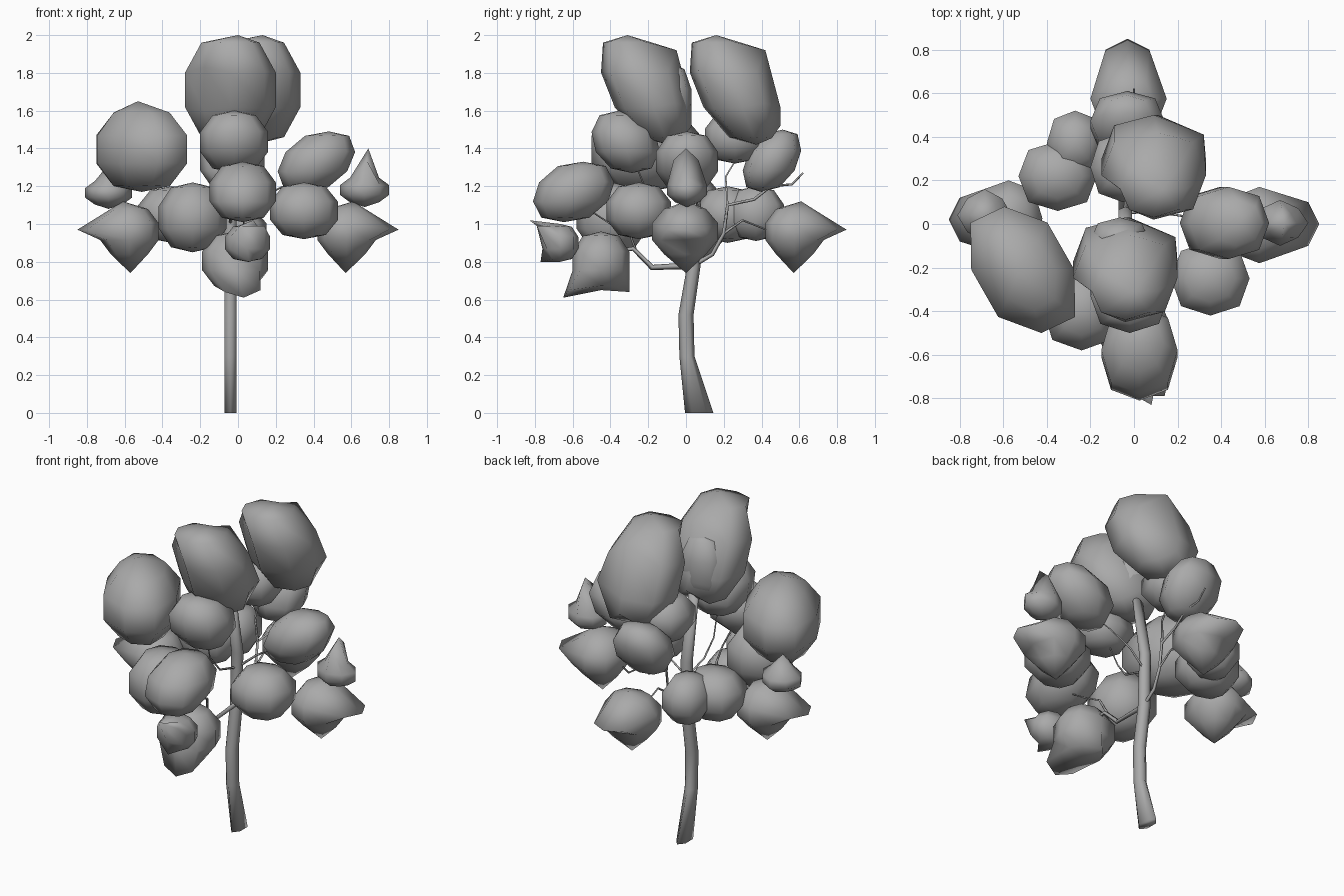
import bpy, bmesh, math
from mathutils import Vector, Matrix

cube = bpy.data.objects.get("Cube")
if cube:
    bpy.data.objects.remove(cube, do_unlink=True)

grey = bpy.data.materials.new("plain grey")
grey.use_nodes = True
grey.diffuse_color = (0.4, 0.4, 0.4, 1)
grey.node_tree.nodes["Principled BSDF"].inputs["Base Color"].default_value = (0.4, 0.4, 0.4, 1)


def add_object(name, data):
    obj = bpy.data.objects.new(name, data)
    data.materials.append(grey)
    bpy.context.collection.objects.link(obj)


def mesh_object(name, bm):
    bmesh.ops.recalc_face_normals(bm, faces=bm.faces)
    for face in bm.faces:
        face.smooth = True
    mesh = bpy.data.meshes.new(name)
    bm.to_mesh(mesh)
    bm.free()
    add_object(name, mesh)


def foliage(name, low, high, shear=(0, 0, 0), tips=(), turn=0, boxy=2.4):
    """Faceted leaf clump fitted to a box; shear = (x by z, y by z, x by y);
    tips pull the nearest corner out; turn rotates about the tree axis."""
    bm = bmesh.new()
    bmesh.ops.create_uvsphere(bm, u_segments=8, v_segments=5, radius=1)
    for v in bm.verts:
        norm = sum(abs(c) ** boxy for c in v.co) ** (1 / boxy)
        x, y, z = v.co / norm
        y += shear[1] * z
        v.co = (x + shear[0] * z + shear[2] * y, y, z)
    for axis in range(3):
        values = [v.co[axis] for v in bm.verts]
        start, span = min(values), max(values) - min(values)
        for v in bm.verts:
            v.co[axis] = low[axis] + (v.co[axis] - start) / span * (high[axis] - low[axis])
    free = list(bm.verts)
    for tip in map(Vector, tips):
        nearest = min(free, key=lambda v: (v.co - tip).length)
        nearest.co = tip
        free.remove(nearest)
    bmesh.ops.rotate(bm, verts=bm.verts, cent=(0, 0, 0),
                     matrix=Matrix.Rotation(math.radians(turn), 3, "Z"))
    mesh_object(name, bm)


# Trunk: six-sided loft through (y, z, depth) sections
bm = bmesh.new()
rings = []
for y, z, depth in [(0.07, 0, 0.075), (0.005, 0.3, 0.04), (0, 0.52, 0.04),
                    (0.04, 0.77, 0.036), (0.05, 1.1, 0.03), (-0.02, 1.5, 0.015)]:
    ring = []
    for i in range(6):
        a = i * math.tau / 6 + math.pi / 6
        ring.append(bm.verts.new((-0.04 + 0.036 * math.cos(a), y + depth * math.sin(a), z)))
    rings.append(ring)
for a, b in zip(rings, rings[1:]):
    for i in range(6):
        j = (i + 1) % 6
        bm.faces.new((a[i], a[j], b[j], b[i]))
bm.faces.new(rings[0])
bm.faces.new(rings[-1])
mesh_object("trunk", bm)


# Branches: thin square-section paths
def branch(name, points, thickness=0.005):
    curve = bpy.data.curves.new(name, "CURVE")
    curve.dimensions = "3D"
    curve.bevel_depth = thickness
    curve.bevel_resolution = 0
    curve.use_fill_caps = True
    spline = curve.splines.new("POLY")
    spline.points.add(len(points) - 1)
    for i, p in enumerate(points):
        spline.points[i].co = (*p, 1)
        spline.points[i].radius = 1.5 - i / len(points)
    add_object(name, curve)


branch("front_low_branch", [(-.04, .04, .78), (-.03, -.18, .77), (-.02, -.28, .87), (-.02, -.4, .85)], .012)
branch("front_branch", [(-.03, -.26, .85), (0, -.3, .95), (.03, -.4, 1), (.04, -.55, 1.1)])
branch("front_high_branch", [(-.04, .05, 1), (-.04, -.12, 1.05), (-.05, -.2, 1.15), (-.03, -.28, 1.35)])
branch("back_branch", [(-.04, .04, .78), (-.03, .14, .84), (-.02, .2, .95), (-.02, .22, 1.1),
                       (0, .36, 1.13), (0, .45, 1.2), (0, .56, 1.21), (0, .62, 1.27)], .008)
branch("back_high_branch", [(-.02, .22, 1.1), (-.03, .21, 1.25), (-.03, .3, 1.4)])
branch("back_low_branch", [(-.02, .2, .95), (-.02, .3, 1.02), (-.02, .45, .96)])
branch("left_branch", [(-.04, .05, 1), (.08, .06, 1.1), (.2, .04, 1.18), (.35, .02, 1.25)])

# Crown: two tall leaning clumps and the large side clump
for name, dx, dy in (("crown_front", 0, 0), ("crown_back", .13, .47)):
    foliage(name, (-.28 + dx, -.45 + dy, 1.42), (.2 + dx, .03 + dy, 2), (0, -.55, 0),
            [(dx, dy - .31, 2), (dx - .02, dy - .05, 1.92), (dx - .02, dy + .03, 1.52),
             (dx + .19, dy - .06, 1.64), (dx - .18, dy - .32, 1.83), (dx - .18, dy - .27, 1.6)],
            boxy=2.5)
foliage("crown_inner", (-.2, -.18, 1.44), (.07, .03, 1.85))
foliage("crown_under", (-.2, .1, 1.32), (.1, .42, 1.6))
foliage("right_large_clump", (-.75, -.5, 1.17), (-.27, .08, 1.62), (0, 0, -.36),
        [(-.53, -.22, 1.65)])

# Middle tier
foliage("upper_front_clump", (-.2, -.5, 1.27), (.16, -.14, 1.6), (0, -.2, 0))
foliage("upper_back_clump", (-.2, .3, 1.17), (.14, .61, 1.5), (0, .4, 0))
foliage("upper_left_clump", (.21, -.16, 1.17), (.62, .17, 1.49), (.35, 0, 0))
foliage("middle_front_clump", (-.15, -.81, 1.01), (.2, -.38, 1.33), (0, .25, 0))
foliage("middle_front_right_clump", (-.42, -.58, .85), (-.06, -.2, 1.22))
foliage("middle_front_left_clump", (.17, -.42, .92), (.53, -.08, 1.22))
foliage("middle_back_right_clump", (-.53, .06, .9), (-.17, .38, 1.2))
foliage("lower_back_right_clump", (-.4, .22, .91), (-.14, .52, 1.2))

# Low outer clumps, flared to a rounded lip and repeated around the tree
for side, turn, off in (("left", 0, 0), ("back", 90, .03), ("right", 180, -.02)):
    foliage(side + "_pointed_clump", (.42, off - .18, .82), (.73, off + .17, 1.1), turn=turn,
            tips=[(.85, off, .97), (.8, off + .1, .97), (.8, off - .1, .97),
                  (.57, off, .74), (.61, off, 1.12)])

# Small upright spikes above them, each wide and thin
foliage("left_spike", (.54, -.1, 1.09), (.8, .11, 1.27), boxy=1.5,
        tips=[(.69, 0, 1.4), (.68, .065, 1.34), (.68, -.065, 1.34)])
foliage("right_spike", (-.81, -.08, 1.08), (-.56, .16, 1.25), boxy=1.5,
        tips=[(-.69, .04, 1.31), (-.68, .1, 1.26), (-.68, -.02, 1.26)])

# Low front clumps
foliage("low_front_clump", (-.19, -.6, .65), (.16, -.3, .96),
        tips=[(.03, -.65, .61), (-.07, -.62, .64), (.12, -.62, .65), (-.02, -.3, .64)])
foliage("small_front_clump", (-.07, -.76, .8), (.17, -.57, 1),
        tips=[(.08, -.83, 1.02), (.01, -.79, .99), (.14, -.79, .99), (.06, -.77, .8)])
